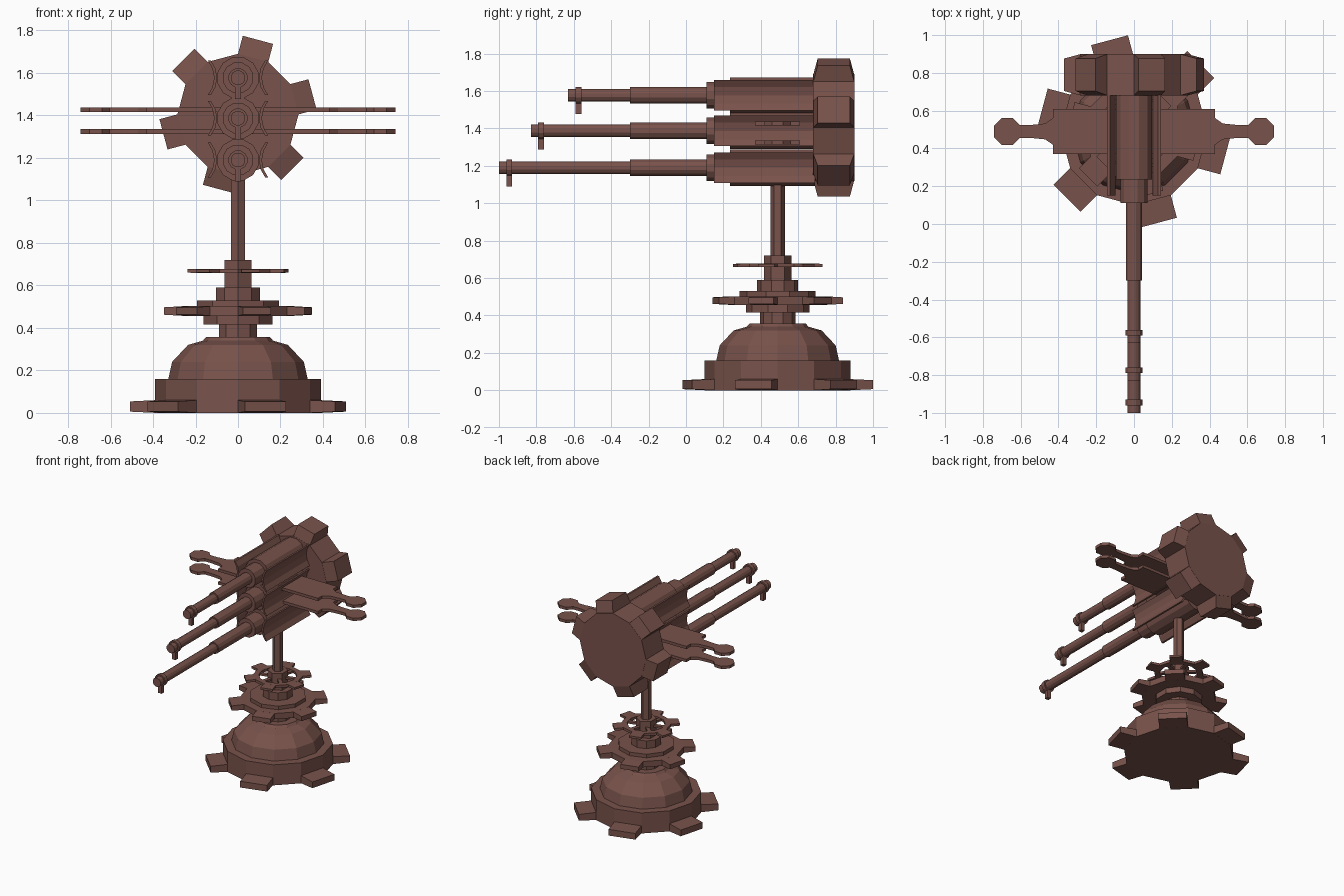
import bpy, bmesh
from math import sin, cos, pi, radians
from mathutils import Matrix, Vector

if "Cube" in bpy.data.objects:
    bpy.data.objects.remove(bpy.data.objects["Cube"])

CY = 0.49                                   # y of the pedestal axis
mat = bpy.data.materials.new("rusty_brown")
mat.diffuse_color = (0.19, 0.085, 0.07, 1)
mat.use_nodes = True
mat.node_tree.nodes["Principled BSDF"].inputs["Base Color"].default_value = mat.diffuse_color
LAY = Matrix.Rotation(pi / 2, 4, 'X')       # local z -> -y, local y -> z


def finish(bm, name, loc=(0, 0, 0), lay=False):
    bmesh.ops.recalc_face_normals(bm, faces=bm.faces)
    bm.transform(Matrix.Translation(loc) @ (LAY if lay else Matrix()))
    me = bpy.data.meshes.new(name)
    bm.to_mesh(me)
    bm.free()
    me.materials.append(mat)
    ob = bpy.data.objects.new(name, me)
    bpy.context.collection.objects.link(ob)
    return ob


def lathe(bm, profile, sides, phase=0.0):
    rings = [[bm.verts.new((r * cos(phase + 2 * pi * i / sides),
                            r * sin(phase + 2 * pi * i / sides), z))
              for i in range(sides)] for r, z in profile]
    for a, b in zip(rings, rings[1:]):
        for i in range(sides):
            j = (i + 1) % sides
            bm.faces.new((a[i], a[j], b[j], b[i]))
    bm.faces.new(rings[0])
    bm.faces.new(rings[-1])
    return rings


def prism(bm, outline, z0, z1):
    lo = [bm.verts.new((x, y, z0)) for x, y in outline]
    hi = [bm.verts.new((x, y, z1)) for x, y in outline]
    n = len(lo)
    bm.faces.new(lo)
    bm.faces.new(hi)
    for i in range(n):
        bm.faces.new((lo[i], lo[(i + 1) % n], hi[(i + 1) % n], hi[i]))


def teeth(bm, r_in, r_out, half, z0, z1, taper, start):
    # six blocks whose outer ends are slightly thinner
    for k in range(6):
        rot = Matrix.Rotation(radians(start + 60 * k), 4, 'Z')
        res = bmesh.ops.create_cube(bm, size=1)
        for v in res["verts"]:
            out = v.co.x > 0
            t = taper if out else 0
            v.co = rot @ Vector((r_out if out else r_in,
                                 half if v.co.y > 0 else -half,
                                 z1 - t if v.co.z > 0 else z0 + t))


def gear(name, r, h, r_out, z0, z1, taper, start, loc, lay=False):
    bm = bmesh.new()
    lathe(bm, [(r, 0), (r, h)], 12)
    teeth(bm, r * 0.95, r_out, r * sin(pi / 12), z0, z1, taper, start)
    return finish(bm, name, loc, lay)


# Pedestal: toothed base and faceted dome
gear("base_gear", 0.39, 0.16, 0.50, 0, 0.06, 0.006, -15, (0, CY, 0))
bm = bmesh.new()
lathe(bm, [(0.33, 0.15), (0.31, 0.24), (0.235, 0.32), (0.165, 0.34), (0.15, 0.357)], 12)
finish(bm, "base_dome", (0, CY, 0))

# Stepped column, hub and post
for name, r, z0, z1, n in [("neck", 0.095, 0.35, 0.42, 10),
                           ("lower_disk", 0.17, 0.415, 0.46, 10),
                           ("upper_disk", 0.203, 0.495, 0.53, 10),
                           ("collar", 0.11, 0.52, 0.59, 10),
                           ("hub", 0.073, 0.58, 0.72, 6),
                           ("post", 0.038, 0.71, 1.15, 6)]:
    bm = bmesh.new()
    lathe(bm, [(r, z0), (r, z1)], n, pi / 2)
    finish(bm, name, (0, CY, 0))

gear("middle_gear", 0.265, 0.045, 0.343, 0, 0.045, 0.005, -15, (0, CY, 0.457))

# Open spoked ring gear
bm = bmesh.new()
loops = lathe(bm, [(0.135, 0), (0.175, 0), (0.175, 0.02), (0.135, 0.02)], 12)
bmesh.ops.delete(bm, geom=[f for f in bm.faces if len(f.verts) == 12], context='FACES_ONLY')
for i in range(12):
    j = (i + 1) % 12
    bm.faces.new((loops[3][i], loops[3][j], loops[0][j], loops[0][i]))
teeth(bm, 0.165, 0.235, 0.045, 0, 0.02, 0.002, -15)
teeth(bm, 0.05, 0.14, 0.014, 0.002, 0.018, 0, 15)
finish(bm, "spoked_ring", (0, CY, 0.658))

# Rear toothed drum
gear("rear_drum", 0.285, 0.22, 0.363, 0, 0.22, 0.024, 15, (0, 0.90, 1.405), lay=True)

# Three stepped barrels with muzzle sights and flared side shields
for name, z, tip in [("top", 1.577, 0.63), ("middle", 1.387, 0.83), ("bottom", 1.19, 1.0)]:
    bm = bmesh.new()
    lathe(bm, [(0.1, -0.69), (0.1, -0.235), (0.074, -0.235), (0.074, -0.11),
               (0.045, -0.11), (0.045, 0.30), (0.035, 0.30), (0.035, tip)], 12, pi / 12)
    finish(bm, name + "_barrel", (0, 0, z), lay=True)

    bm = bmesh.new()
    lathe(bm, [(0.046, tip - 0.07), (0.046, tip - 0.04)], 12, pi / 12)
    prism(bm, [(-0.015, -0.1), (0.015, -0.1), (0.015, 0), (-0.015, 0)], tip - 0.07, tip - 0.04)
    finish(bm, name + "_sight", (0, 0, z), lay=True)

    arc = [(0.128, -0.082), (0.107, -0.045), (0.098, 0), (0.107, 0.045), (0.128, 0.082)]
    bm = bmesh.new()
    for s in (-1, 1):
        prism(bm, [(s * x, y) for x, y in arc] +
              [(s * (x + 0.014), y) for x, y in reversed(arc)], -0.69, -0.15)
    finish(bm, name + "_side_shields", (0, 0, z), lay=True)

# Two flat wing plates with octagonal ends
edge = [(0.43, 0.12), (0.43, 0.07), (0.47, 0.042), (0.55, 0.034), (0.605, 0.034)]
edge += [(0.67 + 0.077 * cos(a), 0.077 * sin(a)) for a in
         (radians(d) for d in (112.5, 67.5, 22.5))]
right = edge + [(x, -y) for x, y in reversed(edge)]
left = [(-x, -y) for x, y in right]
for name, z in [("upper_wings", 1.415), ("lower_wings", 1.313)]:
    bm = bmesh.new()
    prism(bm, right + left, z, z + 0.022)
    finish(bm, name, (0, CY, 0))
